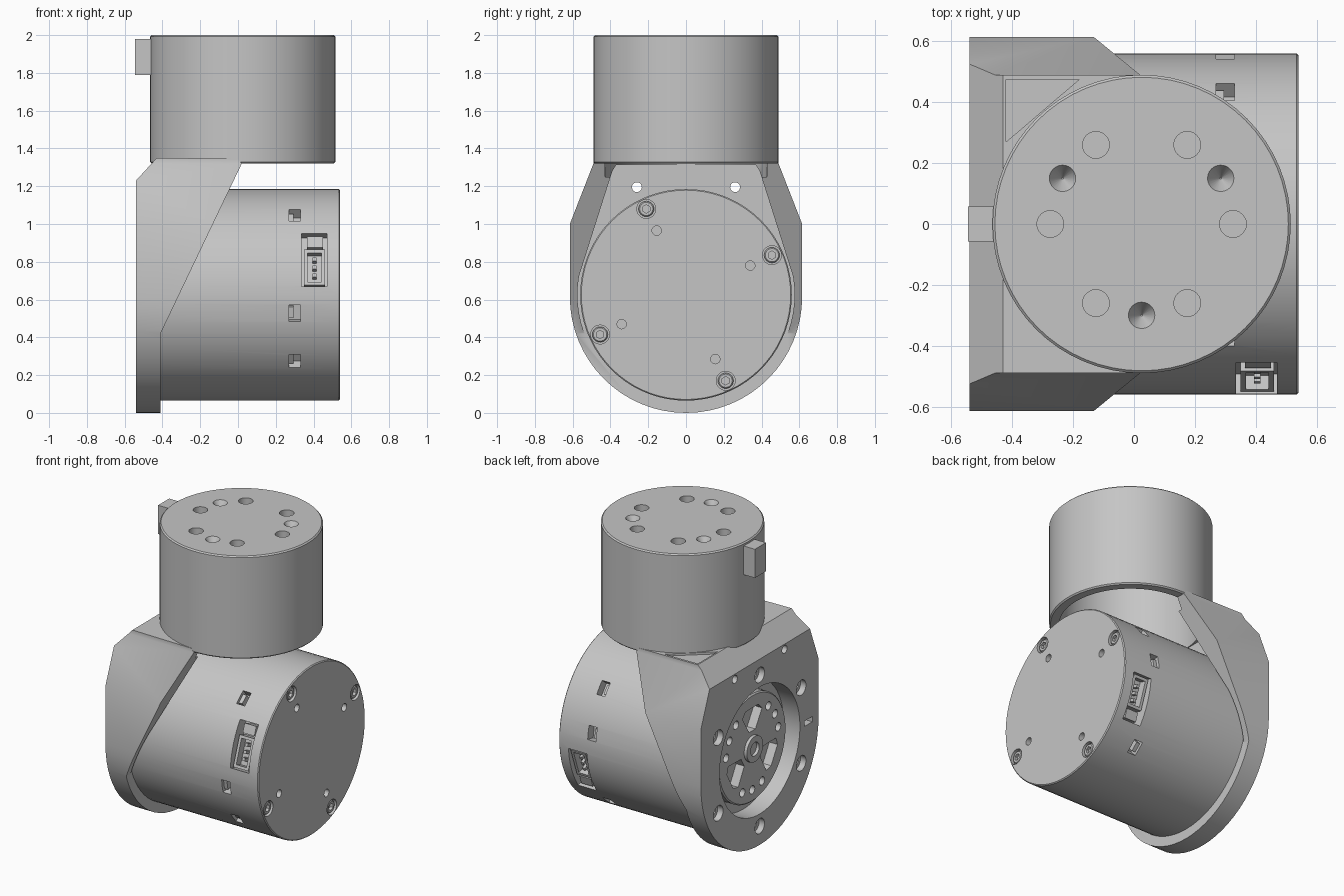
import bpy, bmesh
from math import cos, sin, radians, pi
from mathutils import Matrix, Vector

if "Cube" in bpy.data.objects:
    bpy.data.objects.remove(bpy.data.objects["Cube"])

AXIS_Z = 0.625          # height of the horizontal motor axis
UPPER_X = 0.025         # offset of the vertical motor axis

grey = bpy.data.materials.new("plain grey metal")
grey.use_nodes = True
grey.diffuse_color = (0.56, 0.56, 0.56, 1)
grey.node_tree.nodes["Principled BSDF"].inputs["Base Color"].default_value = grey.diffuse_color
parts = []


def finish(name, bm):
    bmesh.ops.recalc_face_normals(bm, faces=bm.faces)
    mesh = bpy.data.meshes.new(name)
    bm.to_mesh(mesh)
    bm.free()
    obj = bpy.data.objects.new(name, mesh)
    bpy.context.collection.objects.link(obj)
    parts.append(obj)
    return obj


def cyl(name, r, start, end, sides=24, r_end=None, chamfer=0):
    a, b = Vector(start), Vector(end)
    m = Matrix.Translation((a + b) / 2) @ (b - a).to_track_quat('Z', 'Y').to_matrix().to_4x4()
    bm = bmesh.new()
    bmesh.ops.create_cone(bm, cap_ends=True, segments=sides, radius1=r,
                          radius2=r if r_end is None else r_end, depth=(b - a).length, matrix=m)
    if chamfer:
        rims = [e for e in bm.edges if any(len(f.verts) > 4 for f in e.link_faces)]
        bmesh.ops.bevel(bm, geom=rims, offset=chamfer, segments=1, affect='EDGES')
    return finish(name, bm)


def prism(name, points, lo, hi, axis):
    """Extrude a 2D outline along one axis."""
    place = {'x': lambda p, t: (t, p[0], p[1]),
             'y': lambda p, t: (p[0], t, p[1]),
             'z': lambda p, t: (p[0], p[1], t)}[axis]
    bm = bmesh.new()
    face = bm.faces.new([bm.verts.new(place(p, lo)) for p in points])
    top = bmesh.ops.extrude_face_region(bm, geom=[face])['geom']
    shift = Vector(place((0, 0), hi - lo))
    bmesh.ops.translate(bm, vec=shift, verts=[v for v in top if isinstance(v, bmesh.types.BMVert)])
    return finish(name, bm)


def box(name, lo, hi, matrix=None):
    bm = bmesh.new()
    lo, hi = Vector(lo), Vector(hi)
    m = Matrix.Translation((lo + hi) / 2) @ Matrix.Diagonal((*(hi - lo), 1))
    bmesh.ops.create_cube(bm, size=1, matrix=(matrix or Matrix()) @ m)
    return finish(name, bm)


def boolean(obj, tool, operation='DIFFERENCE'):
    mod = obj.modifiers.new("cut", 'BOOLEAN')
    mod.operation, mod.object, mod.solver = operation, tool, 'EXACT'
    graph = bpy.context.evaluated_depsgraph_get()
    mesh = bpy.data.meshes.new_from_object(obj.evaluated_get(graph))
    obj.modifiers.clear()
    obj.data = mesh
    parts.remove(tool)
    bpy.data.objects.remove(tool)


def polar(r, degrees):
    return r * cos(radians(degrees)), r * sin(radians(degrees))


def on_axis(x, r, degrees):
    """Point around the horizontal motor axis."""
    y, z = polar(r, degrees)
    return (x, y, AXIS_Z + z)


# Upper housing: hollow from below, bolt circle on top, tab at the rear
upper = cyl("upper_housing", 0.49, (UPPER_X, 0, 1.32), (UPPER_X, 0, 2), 64, chamfer=0.008)
boolean(upper, cyl("cutter", 0.43, (UPPER_X, 0, 1.2), (UPPER_X, 0, 1.85), 64))
for angle in (0, 30, 60, 120, 150, 180, 240, 270, 300):
    x, y = polar(0.3, angle)
    x += UPPER_X
    tapered = angle in (30, 150, 270)
    boolean(upper, cyl("cutter", 0.044, (x, y, 2.001), (x, y, 1.93), 24, 0.003 if tapered else 0.044))
box("upper_tab", (-0.545, -0.058, 1.79), (-0.44, 0.058, 1.98))

# Bracket: rounded outline, trimmed by the sloped side profile
outline = [(0.615 * cos(pi + i * pi / 32), 0.615 + 0.615 * sin(pi + i * pi / 32)) for i in range(33)]
outline += [(0.615, 1.0), (0.49, 1.32), (0.49, 1.4), (-0.49, 1.4), (-0.49, 1.32), (-0.615, 1.0)]
bracket = prism("bracket", outline, -0.54, 0.1, 'x')
side = [(-0.6, -0.1), (-0.41, -0.1), (-0.41, 0.42), (0.02, 1.32), (0.0, 1.345),
        (-0.43, 1.35), (-0.54, 1.23), (-0.6, 1.16)]
boolean(bracket, prism("cutter", side, -0.8, 0.8, 'y'), 'INTERSECT')
cavity = [(0.575 * cos(radians(a)), AXIS_Z + 0.575 * sin(radians(a))) for a in range(170, 371, 5)]
cavity += [(0.39, 1.28), (0.37, 1.312), (-0.37, 1.312), (-0.39, 1.28)]
boolean(bracket, prism("cutter", cavity, -0.41, 0.2, 'x'))
boolean(bracket, cyl("cutter", 0.43, (UPPER_X, 0, 1.25), (UPPER_X, 0, 1.5), 64))
boolean(bracket, prism("cutter", [(-0.42, 0.27), (-0.42, 0.475), (-0.18, 0.475)], 1.335, 1.4, 'z'))

# Rear flange: hub opening, bolt seats, pin slot and two through holes
boolean(bracket, cyl("cutter", 0.42, on_axis(-0.6, 0, 0), on_axis(-0.38, 0, 0), 64))
for i in range(6):
    angle = 90 + 60 * i
    for r, depth in ((0.05, -0.5), (0.026, -0.44)):
        boolean(bracket, cyl("cutter", r, on_axis(-0.6, 0.5, angle), on_axis(depth, 0.5, angle)))
boolean(bracket, box("cutter", (-0.6, -0.55, 0.605), (-0.48, -0.47, 0.64)))
for s in (-1, 1):
    boolean(bracket, cyl("cutter", 0.026, (-0.6, s * 0.26, 1.195), (-0.3, s * 0.26, 1.195)))

# Output hub inside the rear opening
hub = cyl("output_hub", 0.355, on_axis(-0.485, 0, 0), on_axis(-0.40, 0, 0), 64, chamfer=0.008)
for angle in (90, 210, 330):
    wedge = [on_axis(0, r, angle + d)[1:] for r, d in
             ((0.12, -16), (0.25, -24), (0.275, -14), (0.275, 14), (0.25, 24), (0.12, 16))]
    boolean(hub, prism("cutter", wedge, -0.6, -0.425, 'x'))
    for d in (38, 60, 82):
        boolean(hub, cyl("cutter", 0.027, on_axis(-0.6, 0.275, angle + d),
                         on_axis(-0.43, 0.275, angle + d), 16))
boss = cyl("hub_boss", 0.085, on_axis(-0.505, 0, 0), on_axis(-0.45, 0, 0), 32)
boolean(boss, cyl("cutter", 0.045, on_axis(-0.6, 0, 0), on_axis(-0.46, 0, 0)))

# Horizontal motor body
body = cyl("motor_body", 0.56, on_axis(-0.42, 0, 0), on_axis(0.54, 0, 0), 72, chamfer=0.006)

# End cap screws and small holes, four times around
for i in range(4):
    turn = 90 * i
    angle = 24.8 + turn
    boolean(body, cyl("cutter", 0.05, on_axis(0.6, 0.501, angle), on_axis(0.515, 0.501, angle)))
    screw = cyl("cap_screw", 0.041, on_axis(0.5, 0.501, angle), on_axis(0.534, 0.501, angle), chamfer=0.006)
    boolean(screw, cyl("cutter", 0.022, on_axis(0.6, 0.501, angle), on_axis(0.515, 0.501, angle), 6))
    boolean(body, cyl("cutter", 0.025, on_axis(0.6, 0.374, 24.5 + turn), on_axis(0.5, 0.374, 24.5 + turn), 16))

# Side pockets and connectors, repeated on the opposite side
for half in (0, 180):
    def around(angle):
        return Matrix.Translation((0, 0, AXIS_Z)) @ Matrix.Rotation(radians(half - angle), 4, 'X')

    for angle in (49, -10, -39):
        m = around(angle)
        boolean(body, box("cutter", (0.27, -0.6, -0.045), (0.33, -0.5, 0.045), m))
        box("pocket_latch", (0.27, -0.54, -0.03), (0.295, -0.49, 0.03), m)
    m = around(20)
    boolean(body, box("cutter", (0.335, -0.6, -0.15), (0.47, -0.47, 0.15), m))
    socket = box("connector_socket", (0.35, -0.535, -0.14), (0.46, -0.46, 0.06), m)
    boolean(socket, box("cutter", (0.368, -0.6, -0.122), (0.442, -0.485, 0.042), m))
    box("connector_latch", (0.365, -0.53, 0.075), (0.45, -0.46, 0.135), m)
    for z in (-0.08, -0.035, 0.01):
        box("connector_pin", (0.395, -0.525, z - 0.01), (0.415, -0.48, z + 0.01), m)

# Shared material and shading
bpy.ops.object.select_all(action='DESELECT')
for obj in parts:
    obj.data.materials.clear()
    obj.data.materials.append(grey)
    obj.select_set(True)
bpy.context.view_layer.objects.active = parts[0]
bpy.ops.object.shade_smooth_by_angle(angle=radians(30))
